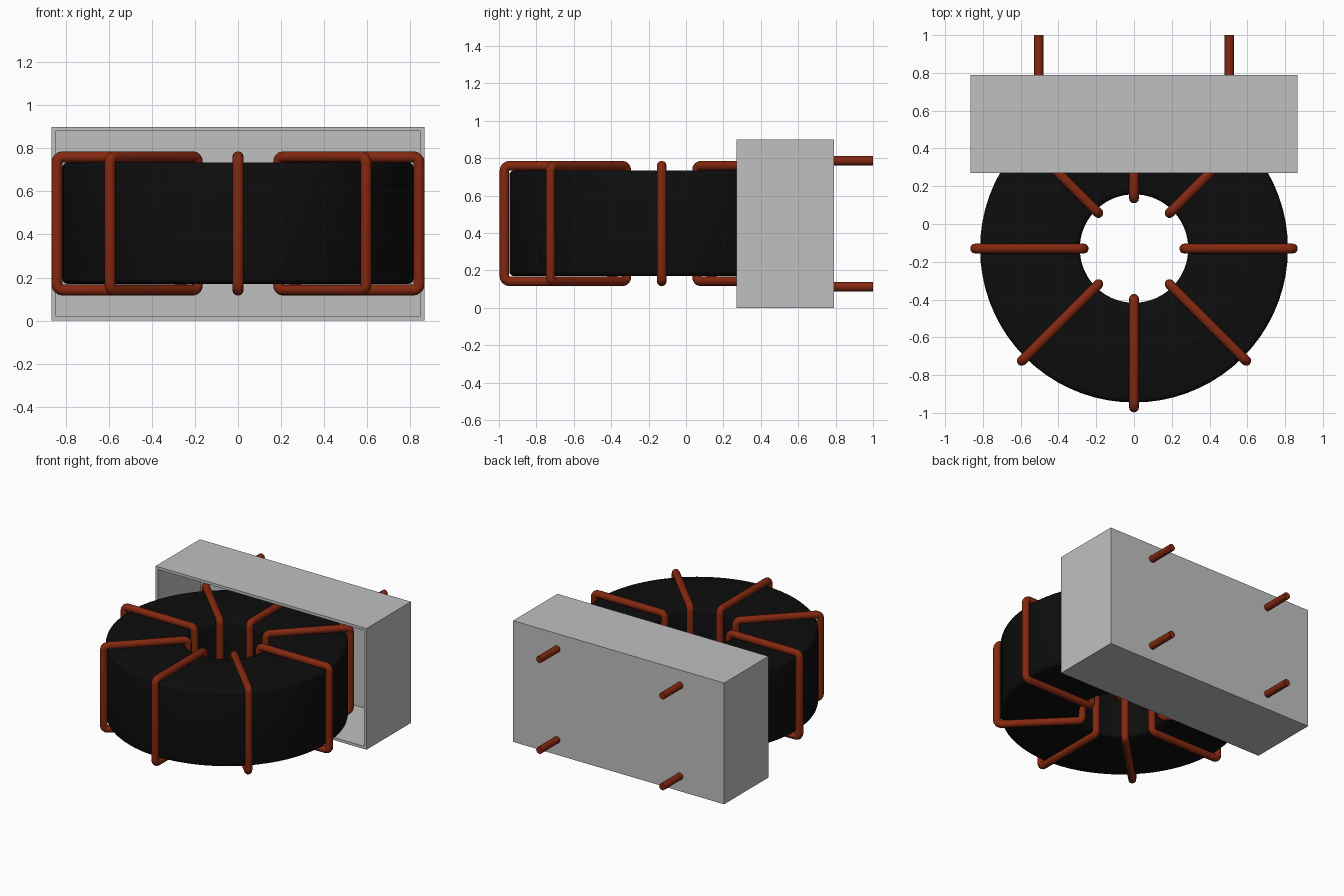
import bpy, bmesh, math
from mathutils import Vector, Matrix

if "Cube" in bpy.data.objects:
    bpy.data.objects.remove(bpy.data.objects["Cube"], do_unlink=True)

CY = -0.13            # centre of the ring in y
WIRE_R = 0.026


def material(name, rgb):
    m = bpy.data.materials.new(name)
    m.use_nodes = True
    m.diffuse_color = (*rgb, 1)
    bsdf = next(n for n in m.node_tree.nodes if n.type == 'BSDF_PRINCIPLED')
    bsdf.inputs["Base Color"].default_value = (*rgb, 1)
    return m


BLACK = material("black ferrite", (0.004, 0.004, 0.004))
COPPER = material("copper enamel", (0.23, 0.021, 0.005))
GREY = material("grey plastic", (0.53, 0.53, 0.53))


def add_object(name, bm, mat, smooth=True):
    bmesh.ops.recalc_face_normals(bm, faces=bm.faces)
    me = bpy.data.meshes.new(name)
    bm.to_mesh(me)
    bm.free()
    me.materials.append(mat)
    ob = bpy.data.objects.new(name, me)
    bpy.context.collection.objects.link(ob)
    if smooth:
        bpy.ops.object.select_all(action='DESELECT')
        ob.select_set(True)
        bpy.context.view_layer.objects.active = ob
        bpy.ops.object.shade_smooth_by_angle(angle=math.radians(40))
    return ob


def rounded_rect(x0, x1, z0, z1, r, steps):
    """Closed rounded rectangle in the xz plane."""
    pts = []
    corners = [(x1 - r, z1 - r), (x0 + r, z1 - r), (x0 + r, z0 + r), (x1 - r, z0 + r)]
    for i, (cx, cz) in enumerate(corners):
        for s in range(steps + 1):
            a = math.pi / 2 * (i + s / steps)
            pts.append(Vector((cx + r * math.cos(a), 0, cz + r * math.sin(a))))
    return pts


def loft(bm, rings):
    """Join closed rings into a closed loop of quads."""
    rings = [[bm.verts.new(p) for p in ring] for ring in rings]
    for i, a in enumerate(rings):
        b = rings[(i + 1) % len(rings)]
        for j in range(len(a)):
            k = (j + 1) % len(a)
            bm.faces.new((a[j], a[k], b[k], b[j]))


# Ring core: rounded rectangle section swept around the vertical axis
section = rounded_rect(0.287, 0.815, 0.17, 0.735, 0.025, 3)
bm = bmesh.new()
N = 72
loft(bm, [[Matrix.Rotation(2 * math.pi * i / N, 3, 'Z') @ p for p in section] for i in range(N)])
add_object("ring_core", bm, BLACK).location = (0, CY, 0)

# Eight wire turns wrapped around the core
path = rounded_rect(0.266, 0.841, 0.142, 0.760, 0.028, 4)
centre = Vector((0.5535, 0, 0.451))
for t in range(8):
    rings = []
    for i, p in enumerate(path):
        tangent = (path[(i + 1) % len(path)] - path[i - 1]).normalized()
        side = tangent.cross(Vector((0, 1, 0)))
        rings.append([p + WIRE_R * (math.cos(a) * side + Vector((0, math.sin(a), 0)))
                      for a in (2 * math.pi * k / 12 for k in range(12))])
    bm = bmesh.new()
    loft(bm, rings)
    ob = add_object(f"wire_turn_{t + 1}", bm, COPPER)
    ob.location = (0, CY, 0)
    ob.rotation_euler.z = t * math.pi / 4

# Housing: box open to the front with thin walls
Y0, Y1, WALL = 0.27, 0.79, 0.02
bm = bmesh.new()
bmesh.ops.create_cube(bm, size=1, matrix=Matrix.Translation((0, (Y0 + Y1) / 2, 0.45))
                      @ Matrix.Diagonal((1.732, Y1 - Y0, 0.9, 1)))
front = [f for f in bm.faces if f.calc_center_median().y < Y0 + 0.01]
bmesh.ops.inset_region(bm, faces=front, thickness=WALL, use_even_offset=True)
ext = bmesh.ops.extrude_face_region(bm, geom=front)
bmesh.ops.delete(bm, geom=front, context='FACES_ONLY')
bmesh.ops.translate(bm, vec=(0, Y1 - Y0 - WALL, 0),
                    verts=[v for v in ext["geom"] if isinstance(v, bmesh.types.BMVert)])
add_object("housing", bm, GREY, smooth=False)

# Four connection pins on the back
for side, x in (("left", 0.505), ("right", -0.505)):
    for level, z in (("upper", 0.787), ("lower", 0.113)):
        bm = bmesh.new()
        bmesh.ops.create_cone(bm, cap_ends=True, segments=16, radius1=0.025, radius2=0.025,
                              depth=0.22, matrix=Matrix.Translation((x, 0.89, z))
                              @ Matrix.Rotation(math.pi / 2, 4, 'X'))
        add_object(f"pin_{level}_{side}", bm, COPPER)
